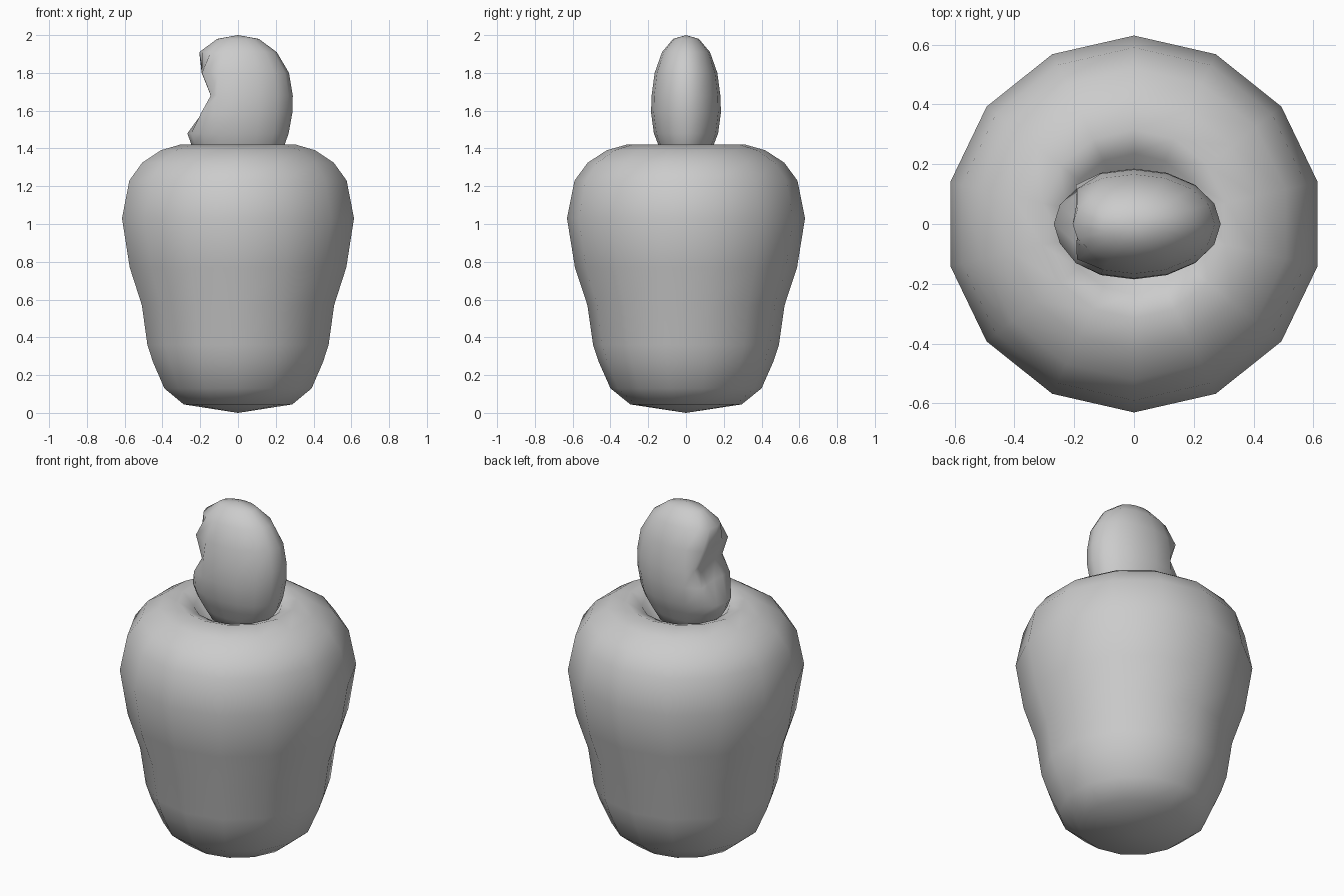
import bpy, math

if "Cube" in bpy.data.objects:
    bpy.data.objects.remove(bpy.data.objects["Cube"])

SIDES = 14


def skin(name, rings, bottom, top):
    """Join equal-length rings, listed from the bottom up, and close both poles."""
    n = len(rings[0])
    verts = [p for ring in rings for p in ring] + [bottom, top]
    b, t = len(verts) - 2, len(verts) - 1
    last = (len(rings) - 1) * n
    faces = []
    for i in range(n):
        j = (i + 1) % n
        faces.append((b, j, i))
        faces.append((t, last + i, last + j))
        for r in range(len(rings) - 1):
            faces.append((r * n + i, r * n + j, (r + 1) * n + j, (r + 1) * n + i))
    mesh = bpy.data.meshes.new(name)
    mesh.from_pydata(verts, [], faces)
    mesh.shade_smooth()
    obj = bpy.data.objects.new(name, mesh)
    bpy.context.collection.objects.link(obj)
    return obj


def ellipse(n, rx, ry, z, cx=0.0, start=0.0):
    return [(cx + rx * math.cos(start + math.tau * i / n),
             ry * math.sin(start + math.tau * i / n), z) for i in range(n)]


# Tapered round body with a dimple at the top: radius, height
profile = [(0.295, 0.045), (0.40, 0.13), (0.462, 0.27), (0.492, 0.36),
           (0.522, 0.57), (0.588, 0.77), (0.63, 1.03), (0.59, 1.23),
           (0.52, 1.325), (0.42, 1.39), (0.315, 1.42), (0.235, 1.39),
           (0.18, 1.31)]
skin("body", [ellipse(SIDES, r, r, z, start=math.pi / 2) for r, z in profile],
     (0, 0, 0), (0, 0, 1.25))

# Flattened egg-shaped stem with a notch on its left: height, rx, ry, leftmost x
levels = [(1.28, 0.15, 0.085, -1), (1.36, 0.21, 0.12, -1), (1.42, 0.247, 0.147, -1),
          (1.48, 0.268, 0.17, -1), (1.59, 0.288, 0.185, -0.20),
          (1.68, 0.29, 0.182, -0.15), (1.80, 0.27, 0.166, -0.205),
          (1.91, 0.205, 0.127, -1), (1.98, 0.11, 0.068, -1)]
stem_rings = []
for z, rx, ry, left in levels:
    ring = []
    for x, y, h in ellipse(16, rx, ry, z):
        if x < left:
            # the notch is slightly hollow in the middle
            x = left + 0.02 * (1 - abs(y) / ry)
        ring.append((x, y, h))
    stem_rings.append(ring)
skin("stem", stem_rings, (0, 0, 1.25), (0, 0, 2.0))
